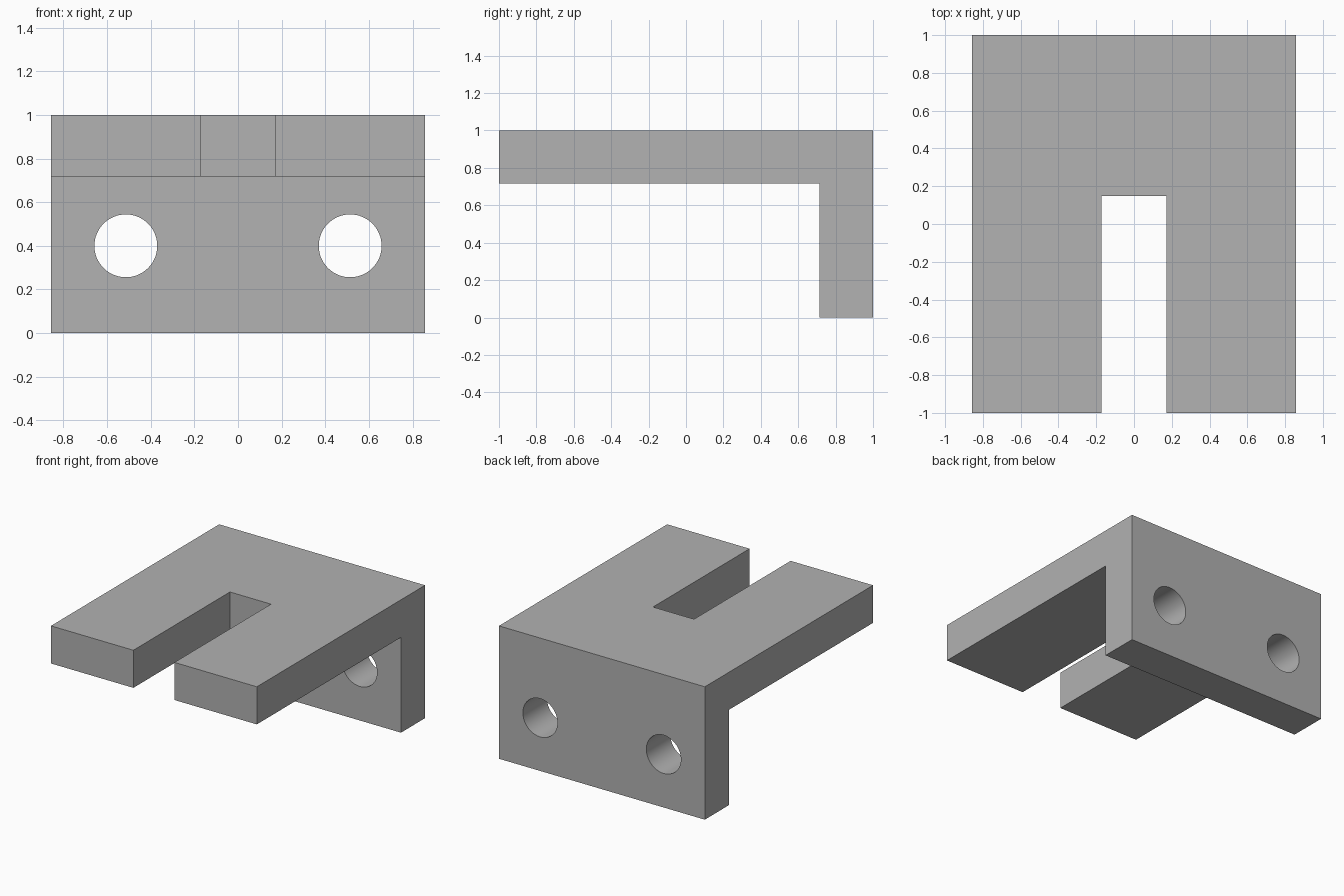
import bpy
import bmesh
import math
from mathutils import Matrix, Vector

default_cube = bpy.data.objects.get("Cube")
if default_cube:
    bpy.data.objects.remove(default_cube, do_unlink=True)

HALF_WIDTH = 0.857
WALL_Y = 0.714        # inner face of the upright wall
PLATE_Z = 0.717       # underside of the top plate
SLOT_HALF = 0.171
SLOT_END = 0.148
HOLE_X, HOLE_Z, HOLE_R = 0.514, 0.4, 0.144

grey = bpy.data.materials.new("plain grey")
grey.use_nodes = True
colour = (0.445, 0.445, 0.445, 1)
grey.diffuse_color = colour
grey.node_tree.nodes["Principled BSDF"].inputs["Base Color"].default_value = colour


def make_object(name, bm):
    bmesh.ops.recalc_face_normals(bm, faces=bm.faces)
    mesh = bpy.data.meshes.new(name)
    bm.to_mesh(mesh)
    bm.free()
    mesh.materials.append(grey)
    obj = bpy.data.objects.new(name, mesh)
    bpy.context.collection.objects.link(obj)
    return obj


def extruded(name, points, direction):
    bm = bmesh.new()
    face = bm.faces.new([bm.verts.new(p) for p in points])
    result = bmesh.ops.extrude_face_region(bm, geom=[face], use_keep_orig=True)
    moved = [v for v in result["geom"] if isinstance(v, bmesh.types.BMVert)]
    bmesh.ops.translate(bm, verts=moved, vec=Vector(direction))
    return make_object(name, bm)


def hole_cutter(name, x):
    bm = bmesh.new()
    bmesh.ops.create_cone(
        bm, cap_ends=True, segments=64, radius1=HOLE_R, radius2=HOLE_R, depth=1,
        matrix=Matrix.Translation((x, 1, HOLE_Z)) @ Matrix.Rotation(math.pi / 2, 4, "X"))
    return make_object(name, bm)


# L-shaped bracket body, swept across its width
profile = [(-1, PLATE_Z), (WALL_Y, PLATE_Z), (WALL_Y, 0), (1, 0), (1, 1), (-1, 1)]
bracket = extruded("angle_bracket", [(-HALF_WIDTH, y, z) for y, z in profile],
                   (2 * HALF_WIDTH, 0, 0))

# Open slot in the plate and two bolt holes in the wall
slot = [(-SLOT_HALF, -1.2), (SLOT_HALF, -1.2), (SLOT_HALF, SLOT_END), (-SLOT_HALF, SLOT_END)]
cutters = [extruded("slot_cutter", [(x, y, 0.5) for x, y in slot], (0, 0, 1)),
           hole_cutter("left_hole_cutter", HOLE_X),
           hole_cutter("right_hole_cutter", -HOLE_X)]

bpy.ops.object.select_all(action="DESELECT")
bpy.context.view_layer.objects.active = bracket
bracket.select_set(True)
for cutter in cutters:
    cutter.hide_render = True
    cut = bracket.modifiers.new(cutter.name, "BOOLEAN")
    cut.operation = "DIFFERENCE"
    cut.solver = "EXACT"
    cut.object = cutter
    bpy.ops.object.modifier_apply(modifier=cut.name)
    bpy.data.objects.remove(cutter, do_unlink=True)

# Smooth hole walls with crisp outer edges
bpy.ops.object.shade_smooth_by_angle(angle=math.radians(30))
